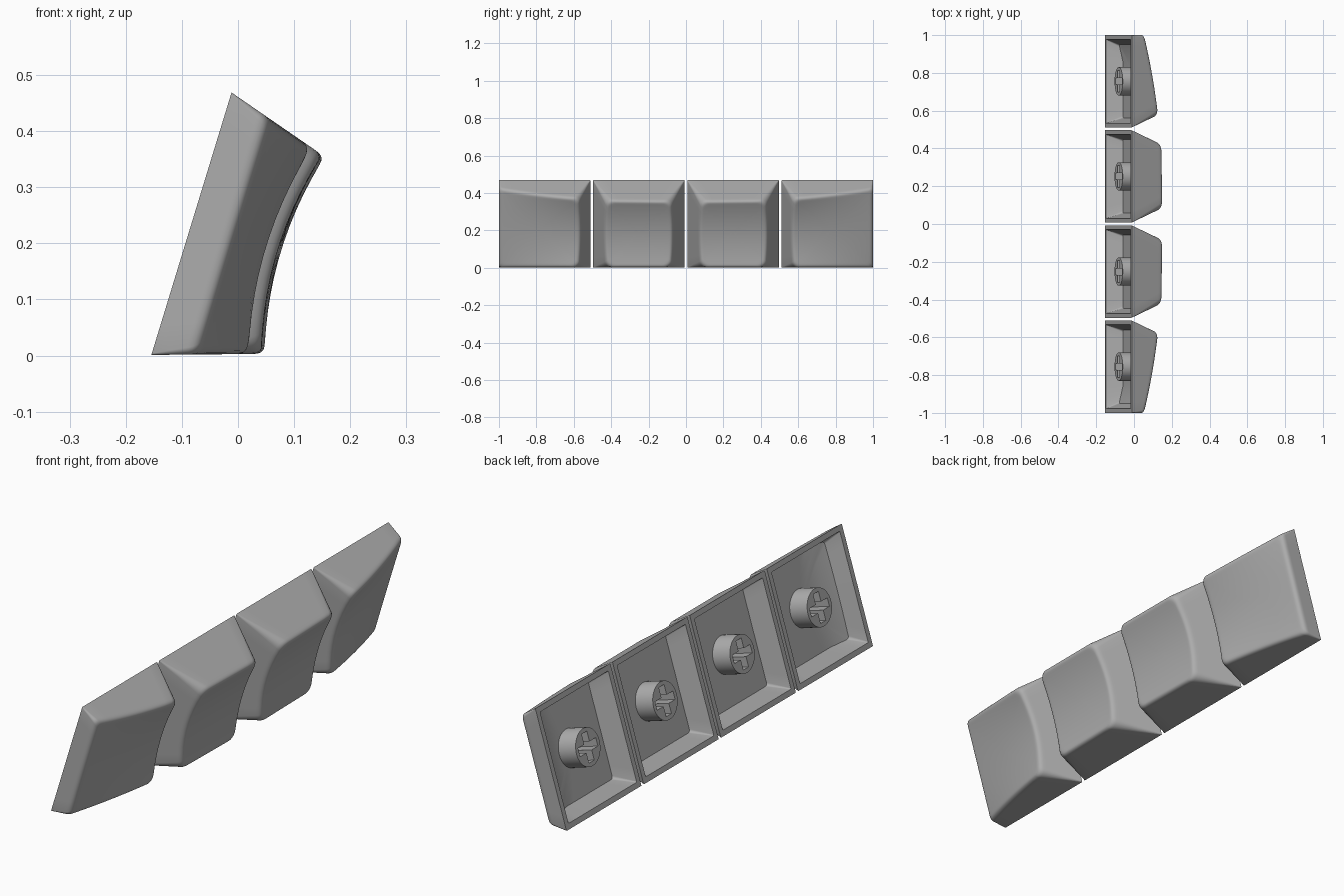
import bpy, bmesh, math
from mathutils import Matrix, Vector

if "Cube" in bpy.data.objects:
    bpy.data.objects.remove(bpy.data.objects["Cube"])

W = 0.489                  # cap footprint
PITCH = (2 - W) / 3
TILT = math.atan2(0.143, 0.468)
CENTRE = Vector((-0.083, 0, 0.235))
ROW = Vector((0, 1, 0))
UP = Vector((math.sin(TILT), 0, math.cos(TILT)))
OUT = Vector((math.cos(TILT), 0, -math.sin(TILT)))

grey = bpy.data.materials.new("grey plastic")
grey.use_nodes = True
grey.diffuse_color = (0.42, 0.42, 0.42, 1)
grey.node_tree.nodes["Principled BSDF"].inputs["Base Color"].default_value = (0.42, 0.42, 0.42, 1)


def place(y, v, n):
    return CENTRE + ROW * y + UP * v + OUT * n


def rounded_rect(y0, y1, v0, v1, r, corner=5, side=9):
    pts = []
    centres = [(y1 - r, v1 - r), (y0 + r, v1 - r), (y0 + r, v0 + r), (y1 - r, v0 + r)]
    arcs = [[(cy + r * math.cos(a), cv + r * math.sin(a))
             for a in (math.pi / 2 * (q + i / corner) for i in range(corner + 1))]
            for q, (cy, cv) in enumerate(centres)]
    for q in range(4):
        a, b = arcs[q][-1], arcs[(q + 1) % 4][0]
        pts += arcs[q]
        pts += [(a[0] + (b[0] - a[0]) * t / side, a[1] + (b[1] - a[1]) * t / side)
                for t in range(1, side)]
    return pts


def top_height(y, v, outer):
    # scooped top; the end caps fall away towards the ends of the row
    a = abs(y)
    if outer:
        ridge = 0.078 + 0.207 * (1 - a) + 0.006 * (1 - ((a - 0.79) / 0.21) ** 2)
        sag = 0.026 * min(1, max(0, (1 - a) / 0.43))
    else:
        ridge, sag = 0.1945 - 0.018 * a, 0.026
    return ridge - sag * (1 - (v / 0.185) ** 2)


def make_cap(name, yc):
    outer = abs(yc) > 0.5
    slope_low = 0 if outer and yc < 0 else 0.39
    slope_high = 0 if outer and yc > 0 else 0.39

    def outline(h):
        return rounded_rect(yc - W / 2 + slope_low * h, yc + W / 2 - slope_high * h,
                            -W / 2 + 0.316 * h, W / 2 - 0.316 * h, 0.003 + 0.18 * h)

    def pocket(inset, r):
        return rounded_rect(yc - W / 2 + inset, yc + W / 2 - inset,
                            -W / 2 + inset, W / 2 - inset, r)

    base = outline(0)
    count = len(base)
    # find where the sloping walls meet the scooped top
    edge = []
    for i in range(count):
        y, v = base[i]
        for _ in range(6):
            h = top_height(y, v, outer)
            y, v = outline(h)[i]
        edge.append((y, v, h))
    mid_y = yc + (slope_low - slope_high) * 0.07

    def toward_middle(p, f):
        y, v = mid_y + (p[0] - mid_y) * f, p[1] * f
        return Vector((y, v, top_height(y, v, outer)))

    def wall(i, h):
        return Vector((*outline(h)[i], h))

    # rings from the pocket floor, over the rim, up the walls and across the top
    rim = pocket(0.022, 0.004)
    floor = pocket(0.05, 0.012)
    depth = [min(0.085, top_height(y, v, outer) - 0.028) for y, v in floor]
    rings = []
    for f in (0.35, 0.7, 1):
        ring = []
        for (y, v), d in zip(floor, depth):
            ring.append(Vector((yc + (y - yc) * f, v * f, 0.085 + (d - 0.085) * f ** 4)))
        rings.append(ring)
    rings.append([Vector((y, v, 0)) for y, v in rim])
    rings.append([Vector((y, v, 0)) for y, v in base])
    for t in (0.5, 0.93):
        rings.append([wall(i, (edge[i][2] - 0.018) * t) for i in range(count)])
    lower = [wall(i, edge[i][2] - 0.018) for i in range(count)]
    upper = [toward_middle(p, 0.92) for p in edge]
    for k in range(6):
        t = k / 5
        rings.append([a * (1 - t) ** 2 + Vector(p) * 2 * t * (1 - t) + c * t * t
                      for a, p, c in zip(lower, edge, upper)])
    for f in (0.88, 0.76, 0.62, 0.48, 0.34, 0.2, 0.08):
        rings.append([toward_middle(p, f) for p in edge])

    bm = bmesh.new()
    loops = [[bm.verts.new(place(*p)) for p in ring] for ring in rings]
    for a, b in zip(loops, loops[1:]):
        for i in range(count):
            j = (i + 1) % count
            bm.faces.new((a[i], a[j], b[j], b[i]))
    for loop, n in ((loops[0], 0.085), (loops[-1], top_height(mid_y, 0, outer))):
        hub = bm.verts.new(place(mid_y if n != 0.085 else yc, 0, n))
        for i in range(count):
            bm.faces.new((loop[i], loop[(i + 1) % count], hub))
    bmesh.ops.recalc_face_normals(bm, faces=bm.faces)
    finish(bm, name)


def make_stem(name, yc):
    # round post with a cross-shaped socket
    arm, half = 0.058, 0.017
    quarter = [(arm, -half), (arm, half), (half, half)]
    cross = []
    for q in range(4):
        c, s = round(math.cos(q * math.pi / 2)), round(math.sin(q * math.pi / 2))
        cross += [(x * c - y * s, x * s + y * c) for x, y in quarter]
    circle = [(0.075 * math.cos(i * math.pi / 20), 0.075 * math.sin(i * math.pi / 20))
              for i in range(40)]
    curve = bpy.data.curves.new(name + "_profile", "CURVE")
    curve.dimensions, curve.fill_mode, curve.extrude = "2D", "BOTH", 0.042
    for pts in (circle, cross):
        spline = curve.splines.new("POLY")
        spline.points.add(len(pts) - 1)
        for point, (x, y) in zip(spline.points, pts):
            point.co = (x, y, 0, 1)
        spline.use_cyclic_u = True
    helper = bpy.data.objects.new(name + "_profile", curve)
    bm = bmesh.new()
    bm.from_mesh(helper.to_mesh())
    bpy.data.objects.remove(helper)
    bpy.data.curves.remove(curve)
    bmesh.ops.remove_doubles(bm, verts=bm.verts, dist=0.0001)
    spot = place(yc, 0, 0.044)
    axes = Matrix((ROW, UP, -OUT)).transposed().to_4x4()
    bm.transform(Matrix.Translation(spot) @ axes)
    bmesh.ops.recalc_face_normals(bm, faces=bm.faces)
    finish(bm, name)


def finish(bm, name):
    mesh = bpy.data.meshes.new(name)
    bm.to_mesh(mesh)
    bm.free()
    mesh.materials.append(grey)
    obj = bpy.data.objects.new(name, mesh)
    bpy.context.collection.objects.link(obj)
    bpy.ops.object.select_all(action="DESELECT")
    obj.select_set(True)
    bpy.context.view_layer.objects.active = obj
    bpy.ops.object.shade_smooth_by_angle(angle=math.radians(32))


for index, label in enumerate(("front_end", "front_middle", "back_middle", "back_end")):
    centre_y = (index - 1.5) * PITCH
    make_cap(label + "_keycap", centre_y)
    make_stem(label + "_stem", centre_y)
